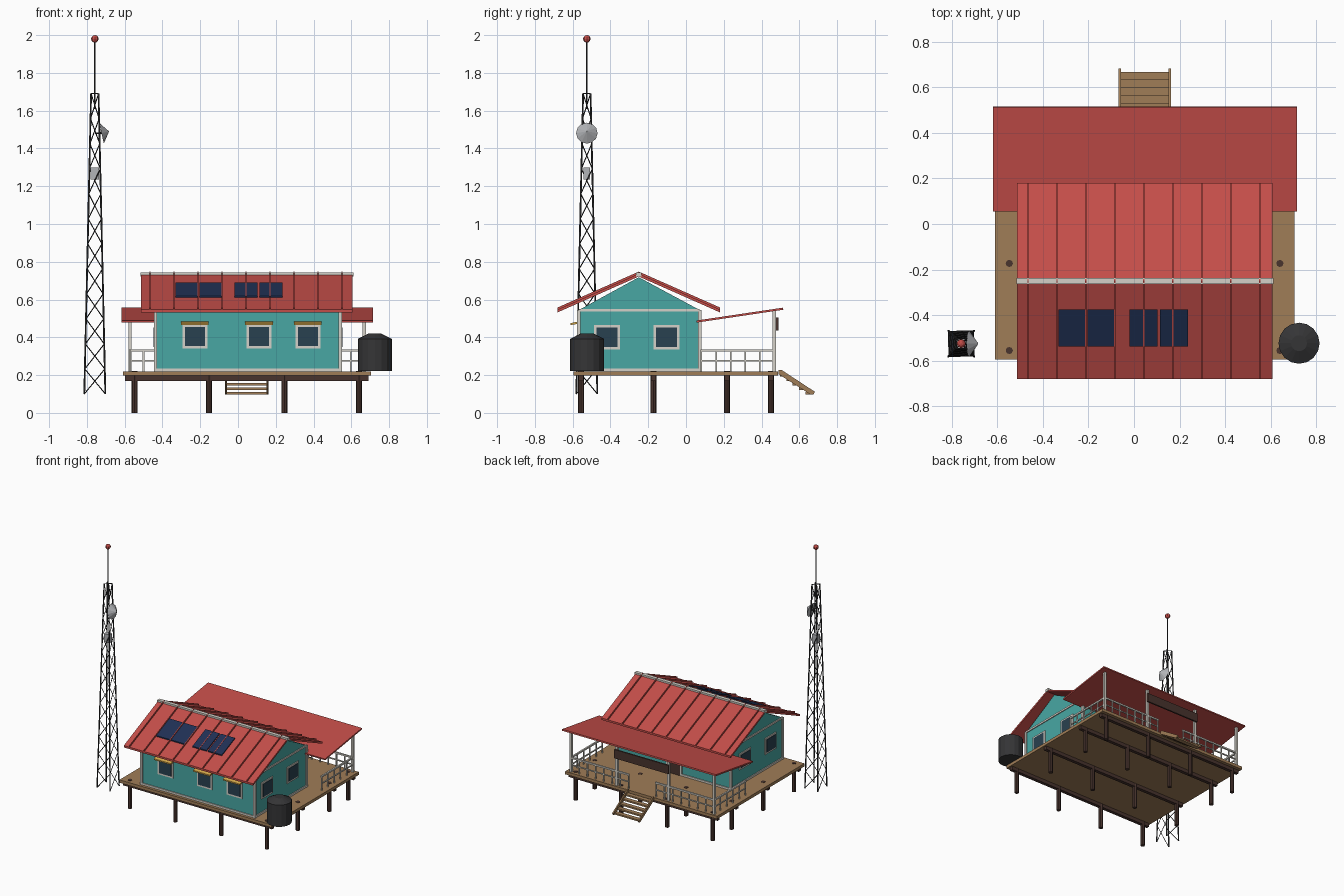
import bpy, math
from mathutils import Vector

cube = bpy.data.objects.get("Cube")
if cube:
    bpy.data.objects.remove(cube, do_unlink=True)


def material(name, r, g, b):
    m = bpy.data.materials.new(name)
    m.use_nodes = True
    m.diffuse_color = (r, g, b, 1)
    m.node_tree.nodes["Principled BSDF"].inputs["Base Color"].default_value = (r, g, b, 1)
    return m


RED = material("roof red", 0.55, 0.075, 0.066)
TEAL = material("wall teal", 0.065, 0.39, 0.37)
TRIM = material("trim white", 0.66, 0.64, 0.58)
WOOD = material("deck wood", 0.35, 0.205, 0.095)
DARK = material("dark timber", 0.065, 0.034, 0.027)
GLASS = material("window glass", 0.022, 0.052, 0.08)
SOLAR = material("solar blue", 0.014, 0.03, 0.09)
YELLOW = material("awning yellow", 0.68, 0.4, 0.07)
BLACK = material("tank black", 0.035, 0.035, 0.037)
GREY = material("antenna grey", 0.45, 0.46, 0.48)


def prism(name, profile, x0, x1, mat):
    """Extrude a (y, z) outline along x."""
    n = len(profile)
    verts = [(x, y, z) for x in (x0, x1) for y, z in profile]
    faces = [tuple(range(n)), tuple(range(2 * n - 1, n - 1, -1))]
    faces += [(i, i + n, (i + 1) % n + n, (i + 1) % n) for i in range(n)]
    mesh = bpy.data.meshes.new(name)
    mesh.from_pydata(verts, [], faces)
    ob = bpy.data.objects.new(name, mesh)
    bpy.context.collection.objects.link(ob)
    mesh.materials.append(mat)
    # outlines may be given in either winding
    area = sum(profile[i][0] * profile[(i + 1) % n][1] - profile[(i + 1) % n][0] * profile[i][1]
               for i in range(n))
    if area > 0:
        mesh.flip_normals()
    return ob


def box(name, x0, x1, y0, y1, z0, z1, mat):
    return prism(name, [(y0, z0), (y1, z0), (y1, z1), (y0, z1)], x0, x1, mat)


def rod(name, a, b, r, mat, sides=5, r2=None):
    """Straight cylinder or cone from a to b."""
    a, b = Vector(a), Vector(b)
    bpy.ops.mesh.primitive_cone_add(vertices=sides, radius1=r, radius2=r if r2 is None else r2,
                                    depth=(b - a).length, location=(a + b) / 2)
    ob = bpy.context.object
    ob.name = name
    ob.rotation_euler = (b - a).to_track_quat('Z', 'Y').to_euler()
    ob.data.materials.append(mat)
    return ob


def on_wall(name, axis, wall, side, u, z, w, h, depth, mat):
    """Plate standing out of a wall that faces along axis."""
    across = (u - w / 2, u + w / 2)
    out = sorted((wall - side * 0.004, wall + side * depth))
    xr, yr = (across, out) if axis == 'y' else (out, across)
    return box(name, *xr, *yr, z - h / 2, z + h / 2, mat)


def window(name, axis, wall, side, u, z, w, h):
    on_wall(name + "_frame", axis, wall, side, u, z, w, h, 0.007, TRIM)
    on_wall(name + "_glass", axis, wall, side, u, z, w - 0.026, h - 0.026, 0.01, GLASS)


# deck on a grid of round piles with a beam under each row
DECK = 0.22
box("deck", -0.61, 0.705, -0.595, 0.488, 0.197, DECK, WOOD)
for y in (-0.555, -0.173, 0.217, 0.45):
    box("deck_beam", -0.597, 0.692, y - 0.013, y + 0.013, 0.17, 0.197, DARK)
    for x in (-0.547, -0.153, 0.245, 0.64):
        rod("pile", (x, y, 0), (x, y, DECK + 0.003), 0.016, DARK, 8)

# house body with gable ends
X0, X1, Y0, Y1 = -0.437, 0.542, -0.567, 0.072
EAVE, RIDGE_Y = 0.545, -0.25
prism("walls", [(Y0, DECK), (Y1, DECK), (Y1, EAVE), (RIDGE_Y, 0.718), (Y0, EAVE)], X0, X1, TEAL)
for x in (X0, X1):
    for y in (Y0, Y1):
        box("corner_trim", x - 0.009, x + 0.009, y - 0.009, y + 0.009, DECK, EAVE, TRIM)
    box("gable_trim", x - 0.007, x + 0.007, Y0, Y1, EAVE - 0.008, EAVE + 0.006, TRIM)
    box("side_skirting", x - 0.007, x + 0.007, Y0, Y1, DECK, DECK + 0.015, TRIM)
for y in (Y0, Y1):
    box("long_skirting", X0, X1, y - 0.007, y + 0.007, DECK, DECK + 0.015, TRIM)

# windows, awnings and back door
for x in (-0.228, 0.111, 0.37):
    window("front_window", 'y', Y0, -1, x, 0.405, 0.132, 0.128)
    prism("awning", [(Y0, 0.472), (Y0, 0.485), (Y0 - 0.045, 0.475), (Y0 - 0.045, 0.465)],
          x - 0.073, x + 0.073, YELLOW)
for wall, side in ((X0, -1), (X1, 1)):
    for y in (-0.418, -0.103):
        window("side_window", 'x', wall, side, y, 0.4, 0.138, 0.128)
for x in (-0.25, 0.36):
    window("back_window", 'y', Y1, 1, x, 0.4, 0.132, 0.128)
on_wall("door_frame", 'y', Y1, 1, 0.05, 0.335, 0.136, 0.23, 0.007, TRIM)
on_wall("door", 'y', Y1, 1, 0.05, 0.33, 0.11, 0.22, 0.01, DARK)

# gable roof: slabs, standing seams and ridge cap
TOP, SLOPE, REACH = 0.737, 0.442, 0.43


def roof_strip(name, side, near, far, low, high, x0, x1, mat):
    """Layer lying along one roof slope, between two distances from the ridge."""
    pts = [(near, low), (far, low), (far, high), (near, high)]
    return prism(name, [(RIDGE_Y + side * d, TOP - SLOPE * d + h) for d, h in pts], x0, x1, mat)


for side in (-1, 1):
    roof_strip("roof_slope", side, 0, REACH, -0.015, 0, -0.513, 0.607, RED)
    for i in range(9):
        x = -0.465 + i * 0.127
        roof_strip("roof_seam", side, 0, REACH, 0, 0.011, x - 0.003, x + 0.003, RED)
box("ridge_cap", -0.515, 0.612, RIDGE_Y - 0.014, RIDGE_Y + 0.014, TOP - 0.014, TOP + 0.007, TRIM)

# solar panels on the front slope
for x0 in (-0.332, -0.205, -0.019, 0.114):
    roof_strip("solar_panel", -1, 0.125, 0.287, 0.001, 0.009, x0, x0 + 0.122, SOLAR)

# veranda roof rising away from the house
prism("veranda_roof", [(0.057, 0.478), (0.515, 0.546), (0.513, 0.557), (0.055, 0.489)],
      -0.618, 0.715, RED)
VY = 0.468
for x in (-0.572, -0.18, 0.27, 0.668):
    box("veranda_post", x - 0.009, x + 0.009, VY - 0.009, VY + 0.009, DECK, 0.542, TRIM)
box("hanging_board", -0.19, 0.28, VY + 0.009, VY + 0.021, 0.437, 0.505, DARK)


# railings
def railing(a, b):
    (ax, ay), (bx, by) = a, b
    for z, r in ((0.33, 0.006), (0.275, 0.004)):
        box("rail", min(ax, bx) - r, max(ax, bx) + r, min(ay, by) - r, max(ay, by) + r,
            z - r, z + r, TRIM)
    n = max(2, round((abs(bx - ax) + abs(by - ay)) / 0.075))
    for i in range(n + 1):
        x, y = ax + (bx - ax) * i / n, ay + (by - ay) * i / n
        box("baluster", x - 0.004, x + 0.004, y - 0.004, y + 0.004, DECK, 0.33, TRIM)


for x, gap in ((-0.572, -0.07), (0.668, 0.17)):
    railing((x, VY), (gap, VY))
    railing((x, Y1 + 0.01), (x, VY))

# back steps
for x in (-0.063, 0.157):
    prism("stringer", [(0.49, 0.205), (0.49, 0.228), (0.505, 0.228), (0.682, 0.112),
                       (0.675, 0.097), (0.66, 0.097)], x - 0.005, x + 0.005, WOOD)
for i in range(5):
    y, z = 0.497 + i * 0.034, 0.198 - i * 0.0235
    box("step_tread", -0.06, 0.154, y, y + 0.034, z - 0.006, z + 0.006, WOOD)

# water tank with a shouldered lid
TX, TY = 0.724, -0.523
rod("tank_body", (TX, TY, 0.222), (TX, TY, 0.392), 0.09, BLACK, 16)
rod("tank_lid", (TX, TY, 0.392), (TX, TY, 0.42), 0.09, BLACK, 16, 0.035)

# lattice tower: four tapering legs with spiralling braces
MX, MY, LOW, HIGH = -0.758, -0.525, 0.1, 1.69


def leg_point(corner, t):
    half = 0.056 + (0.02 - 0.056) * t
    ang = math.pi / 4 + corner * math.pi / 2
    reach = half * math.sqrt(2)
    return (MX + reach * math.cos(ang), MY + reach * math.sin(ang), LOW + (HIGH - LOW) * t)


PANELS = 12
for c in range(4):
    rod("tower_leg", leg_point(c, 0), leg_point(c, 1), 0.005, BLACK)
    for i in range(PANELS):
        rod("tower_brace", leg_point(c, i / PANELS), leg_point(c + 1, (i + 1) / PANELS),
            0.0028, BLACK, 4)
rod("mast", (MX, MY, HIGH - 0.08), (MX, MY, 1.98), 0.004, BLACK, 6)
for c in (0, 1):
    rod("mast_bracket", leg_point(c, 1), leg_point(c + 2, 1), 0.003, BLACK, 4)
bpy.ops.mesh.primitive_uv_sphere_add(segments=8, ring_count=6, radius=0.02, location=(MX, MY, 1.98))
bpy.context.object.name = "beacon"
bpy.context.object.data.materials.append(RED)

# dish and radio box on the tower
rod("dish", (-0.723, MY, 1.481), (-0.684, MY, 1.49), 0.057, GREY, 12, 0.002)
rod("dish_arm", (MX, MY, 1.48), (-0.723, MY, 1.481), 0.005, BLACK)
box("radio_box", -0.781, -0.735, MY - 0.017, MY + 0.017, 1.235, 1.3, GREY)
